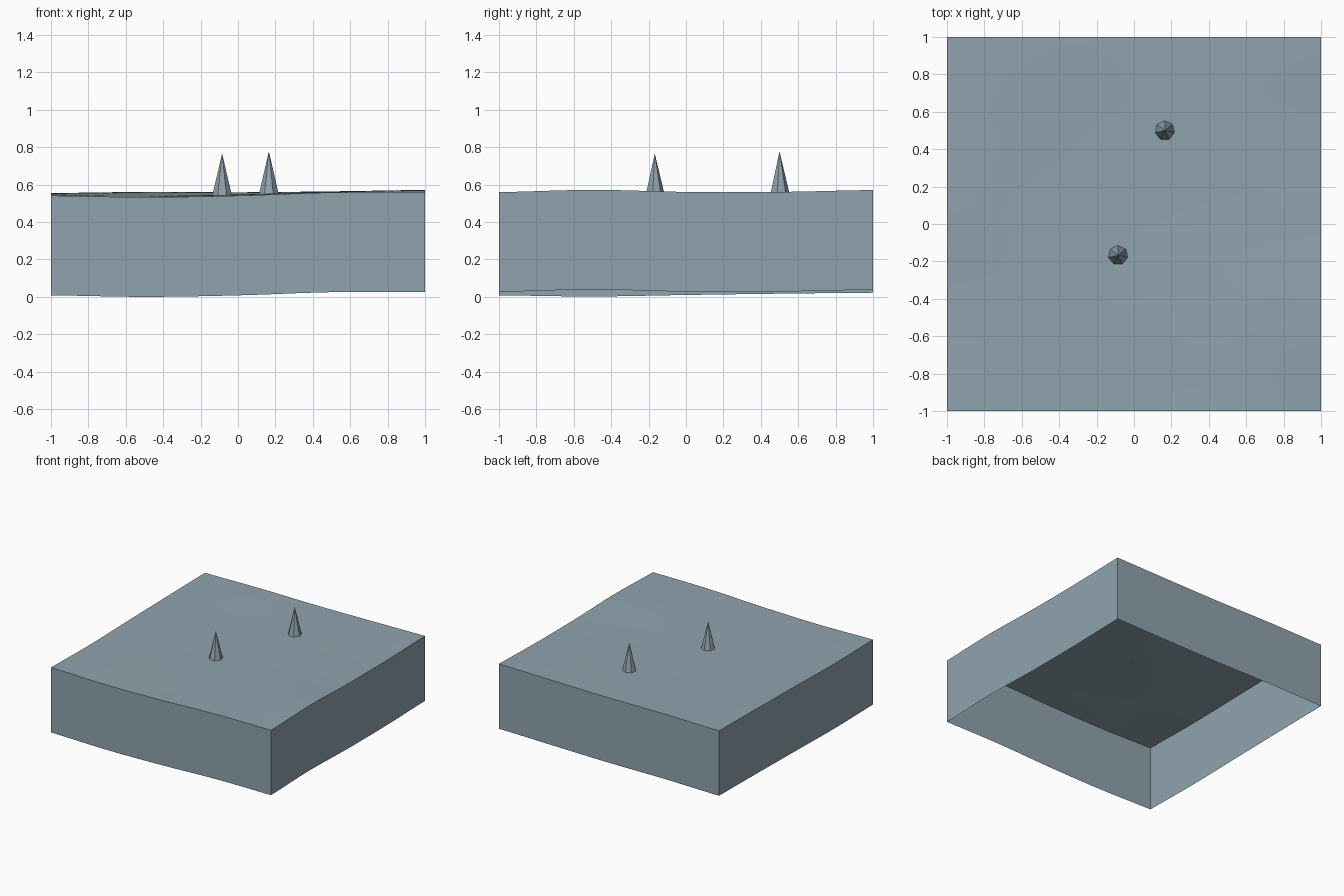
import bpy, bmesh

cube = bpy.data.objects.get("Cube")
if cube:
    bpy.data.objects.remove(cube, do_unlink=True)

# One blue-grey material shared by all parts
mat = bpy.data.materials.new("blue_grey")
colour = (0.279, 0.371, 0.423, 1)
mat.use_nodes = True
mat.diffuse_color = colour
mat.node_tree.nodes["Principled BSDF"].inputs["Base Color"].default_value = colour

DEPTH = 0.533   # height of the side walls
STEPS = 24      # ground cells per side

# Gentle hills: rows run front to back, values run along x
HILLS = [
    (0.008, 0.000, 0.008, 0.025, 0.027),
    (0.002, 0.004, 0.014, 0.028, 0.039),
    (0.010, 0.010, 0.014, 0.022, 0.028),
    (0.017, 0.018, 0.019, 0.024, 0.028),
    (0.022, 0.028, 0.026, 0.031, 0.038),
]


def spline(values, t):
    """Smooth curve through evenly spaced values, t from -1 to 1."""
    last = len(values) - 1
    u = (t + 1) / 2 * last
    i = min(int(u), last - 1)
    f = u - i
    a, b, c, d = (values[min(max(k, 0), last)] for k in range(i - 1, i + 3))
    return b + f / 2 * (c - a + f * (2 * a - 5 * b + 4 * c - d
                                     + f * (3 * (b - c) + d - a)))


def hill(x, y):
    return max(0, spline([spline(row, x) for row in HILLS], y))


def add_object(name, bm):
    mesh = bpy.data.meshes.new(name)
    bm.to_mesh(mesh)
    bm.free()
    mesh.materials.append(mat)
    obj = bpy.data.objects.new(name, mesh)
    bpy.context.collection.objects.link(obj)
    return obj


# Ground tile: rolling top with walls dropped from its rim, open below
bm = bmesh.new()
bmesh.ops.create_grid(bm, x_segments=STEPS, y_segments=STEPS, size=1)
for v in bm.verts:
    v.co.z = hill(v.co.x, v.co.y) + DEPTH
rim = [e for e in bm.edges if e.is_boundary]
walls = bmesh.ops.extrude_edge_only(bm, edges=rim)["geom"]
for v in walls:
    if isinstance(v, bmesh.types.BMVert):
        v.co.z -= DEPTH
bmesh.ops.recalc_face_normals(bm, faces=bm.faces)
if max(bm.faces, key=lambda f: f.calc_center_median().z).normal.z < 0:
    bmesh.ops.reverse_faces(bm, faces=bm.faces)
ground = add_object("ground_tile", bm)
bpy.context.view_layer.objects.active = ground
ground.select_set(True)
bpy.ops.object.shade_smooth_by_angle()

# Seven-sided spikes standing on the ground
for name, x, y, tip in (("front_spike", -0.085, -0.167, 0.766),
                        ("back_spike", 0.165, 0.5, 0.778)):
    base = hill(x, y) + DEPTH
    bm = bmesh.new()
    ring = bmesh.ops.create_circle(bm, segments=7, radius=0.053, cap_ends=True)["verts"]
    point = bm.verts.new((0, 0, tip - base))
    for e in list(bm.edges):
        bm.faces.new((*e.verts, point))
    bmesh.ops.recalc_face_normals(bm, faces=bm.faces)
    add_object(name, bm).location = (x, y, base)
